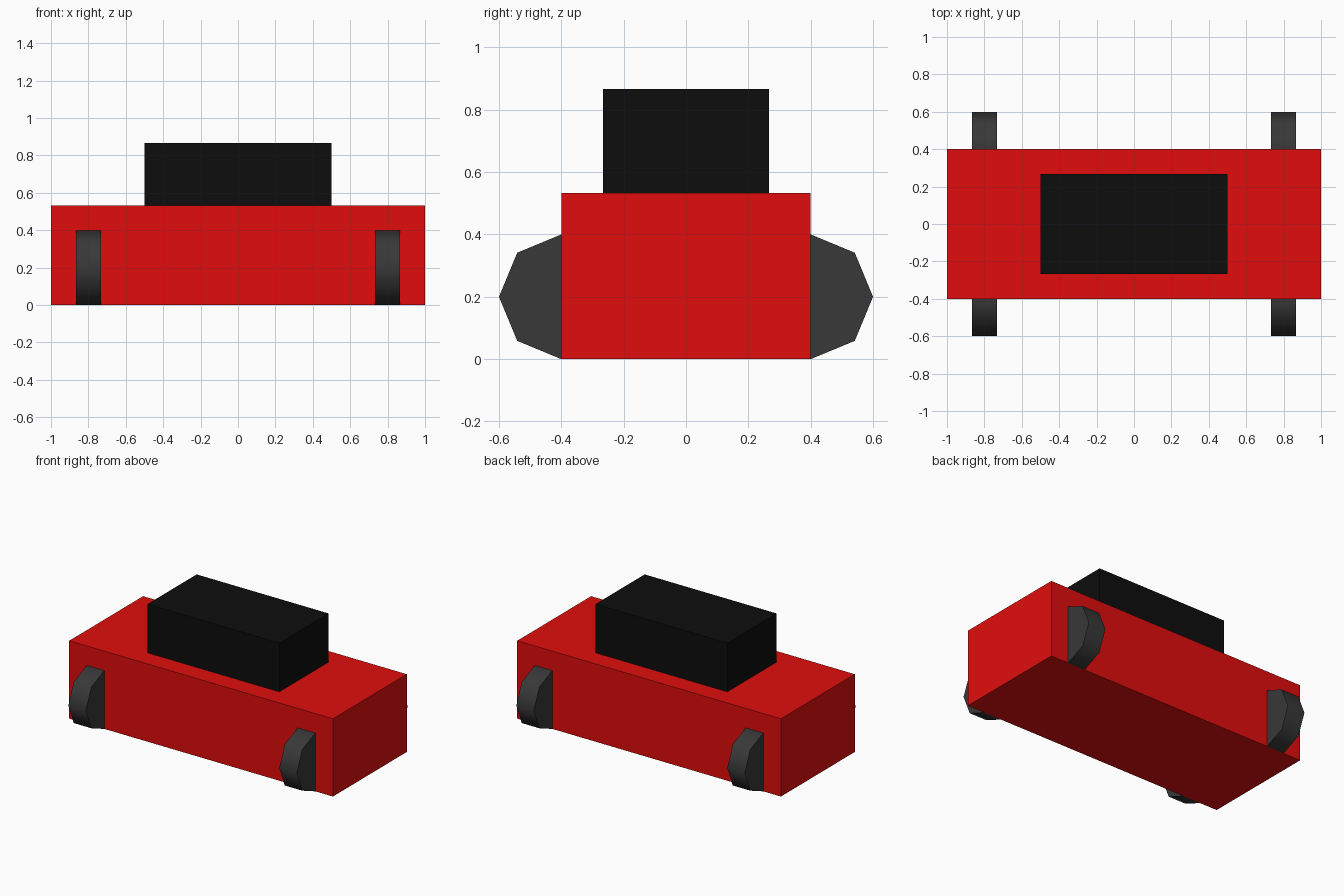
import bpy
from math import pi, radians

if "Cube" in bpy.data.objects:
    bpy.data.objects.remove(bpy.data.objects["Cube"])


def paint(obj, name, color):
    mat = bpy.data.materials.get(name) or bpy.data.materials.new(name)
    mat.diffuse_color = (*color, 1)
    mat.use_nodes = True
    mat.node_tree.nodes["Principled BSDF"].inputs["Base Color"].default_value = mat.diffuse_color
    obj.data.materials.append(mat)


def box(name, size, z_bottom, mat_name, color):
    bpy.ops.mesh.primitive_cube_add(size=1, location=(0, 0, z_bottom + size[2] / 2))
    obj = bpy.context.object
    obj.name = name
    obj.scale = size
    bpy.ops.object.transform_apply(location=False, rotation=False, scale=True)
    paint(obj, mat_name, color)


# Lower body and cabin
box("car_body", (2, 0.8, 0.533), 0, "red_paint", (0.75, 0.004, 0.004))
box("cabin", (1, 0.533, 0.334), 0.533, "black", (0.004, 0.004, 0.004))

# Eight-sided wheels, half sunk into the body sides
for x, end in ((-0.8, "left"), (0.8, "right")):
    for y, side in ((-0.4, "front"), (0.4, "back")):
        bpy.ops.mesh.primitive_cylinder_add(
            vertices=8, radius=0.2, depth=0.133,
            location=(x, y, 0.2), rotation=(0, pi / 2, 0))
        wheel = bpy.context.object
        wheel.name = f"wheel_{side}_{end}"
        bpy.ops.object.shade_smooth_by_angle(angle=radians(50))
        paint(wheel, "dark_rubber", (0.04, 0.04, 0.04))
